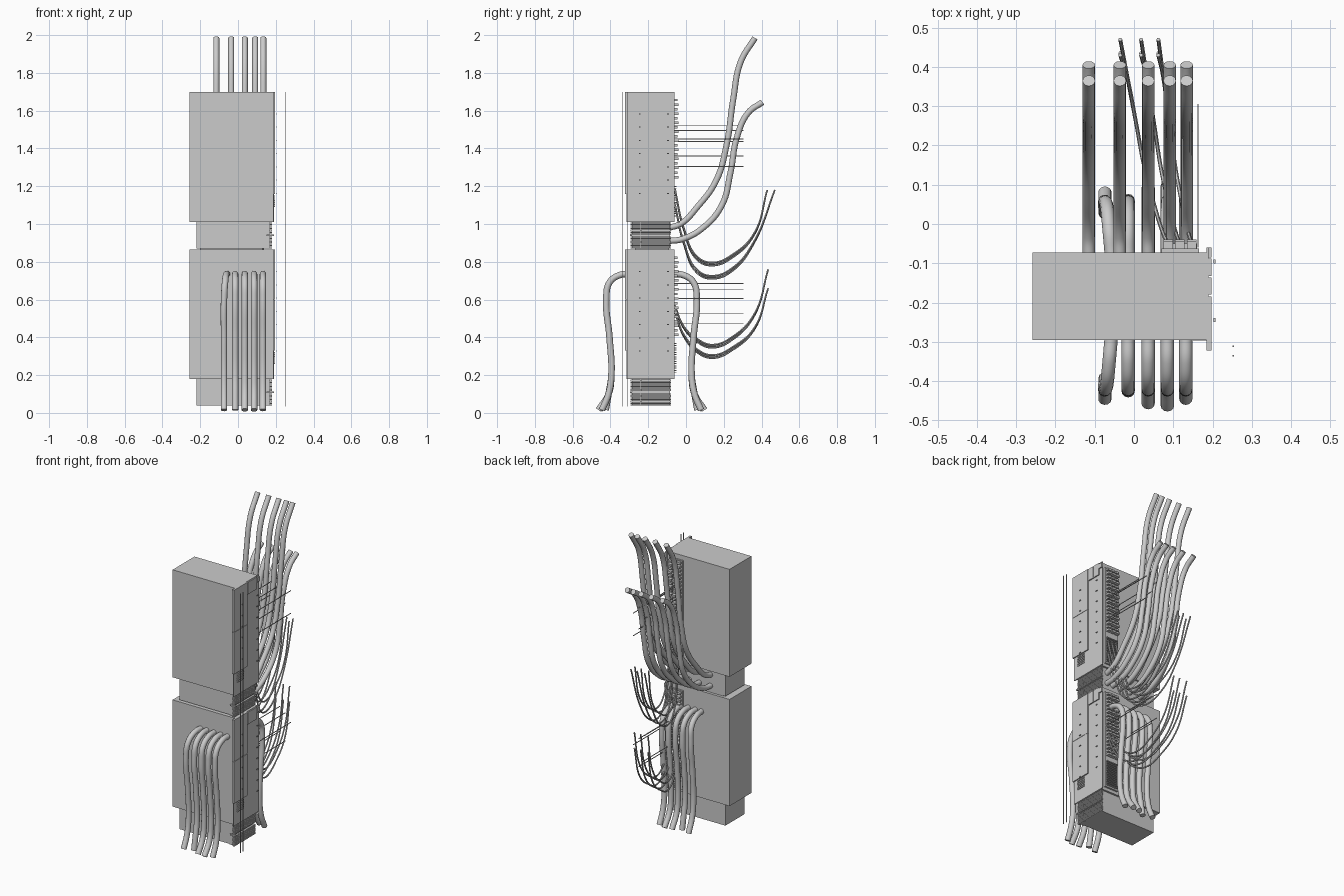
import bpy
import math

if "Cube" in bpy.data.objects:
    bpy.data.objects.remove(bpy.data.objects["Cube"], do_unlink=True)

grey = bpy.data.materials.new("light grey")
grey.use_nodes = True
COLOUR = (0.6, 0.6, 0.6, 1)
grey.diffuse_color = COLOUR
grey.node_tree.nodes["Principled BSDF"].inputs["Base Color"].default_value = COLOUR


def add_mesh(name, verts, faces):
    mesh = bpy.data.meshes.new(name)
    mesh.from_pydata(verts, [], faces)
    mesh.materials.append(grey)
    obj = bpy.data.objects.new(name, mesh)
    bpy.context.collection.objects.link(obj)
    return obj


def boxes(name, spans):
    """One object made of boxes, each given as (x0, x1, y0, y1, z0, z1)."""
    verts, faces = [], []
    for x0, x1, y0, y1, z0, z1 in spans:
        n = len(verts)
        verts += [(x, y, z) for z in (z0, z1)
                  for x, y in ((x0, y0), (x1, y0), (x1, y1), (x0, y1))]
        faces += [(n + 3, n + 2, n + 1, n), (n + 4, n + 5, n + 6, n + 7)]
        for i in range(4):
            j = (i + 1) % 4
            faces.append((n + i, n + j, n + 4 + j, n + 4 + i))
    return add_mesh(name, verts, faces)


def cable(name, points, radius, sides=4, steps=8):
    """Round cable through the points, turned into a smooth mesh."""
    curve = bpy.data.curves.new(name, "CURVE")
    curve.dimensions = "3D"
    curve.bevel_depth = radius
    curve.bevel_resolution = sides
    curve.resolution_u = steps
    curve.use_fill_caps = True
    spline = curve.splines.new("BEZIER")
    spline.bezier_points.add(len(points) - 1)
    for bp, p in zip(spline.bezier_points, points):
        bp.co = p
        bp.handle_left_type = bp.handle_right_type = "AUTO"
    helper = bpy.data.objects.new(name + "_path", curve)
    bpy.context.collection.objects.link(helper)
    bpy.context.view_layer.update()
    graph = bpy.context.evaluated_depsgraph_get()
    mesh = bpy.data.meshes.new_from_object(helper.evaluated_get(graph))
    bpy.data.objects.remove(helper, do_unlink=True)
    mesh.materials.clear()
    mesh.materials.append(grey)
    obj = bpy.data.objects.new(name, mesh)
    bpy.context.collection.objects.link(obj)
    bpy.ops.object.select_all(action="DESELECT")
    obj.select_set(True)
    bpy.context.view_layer.objects.active = obj
    bpy.ops.object.shade_smooth_by_angle(angle=math.radians(50))
    return obj


def cabinet(prefix, z0, z1):
    """Cabinet with its base block, side panels and rear terminals."""
    boxes(prefix + "_cabinet", [(-0.258, 0.184, -0.295, -0.073, z0, z1)])
    boxes(prefix + "_side_panel", [(0.184, 0.19, -0.315, -0.06, z0, z1)])
    # Raised door on the side
    boxes(prefix + "_door", [(0.184, 0.197, -0.322, -0.185, z0 + 0.15, z0 + 0.418),
                             (0.184, 0.197, -0.322, -0.185, z0 + 0.42, z1)])
    boxes(prefix + "_vent", [(0.19, 0.195, -0.28, -0.22, z, z + 0.007)
                             for z in [z0 + 0.08 + 0.011 * i for i in range(6)]])
    # Small covers in the upper corner of the side
    boxes(prefix + "_corner_covers", [
        (0.19, 0.197, -0.18, -0.136, z1 - 0.08, z1 - 0.003),
        (0.19, 0.197, -0.133, -0.088, z1 - 0.08, z1 - 0.003),
        (0.19, 0.197, -0.085, -0.06, z1 - 0.04, z1 - 0.01)])
    boxes(prefix + "_side_markers", [(0.203, 0.207, y, y + 0.01, z1 - 0.12 - 0.07 * i, z1 - 0.115 - 0.07 * i)
                                     for i in range(7) for y in (-0.25, -0.1)])
    # Rear terminal strip: staggered connectors above a dense comb
    boxes(prefix + "_terminal_strip", [(0.07, 0.165, -0.073, -0.062, z0 + 0.02, z1 - 0.03)])
    pitch = 0.024
    boxes(prefix + "_connectors", [
        (x, x + 0.024, -0.062, -0.045 + 0.006 * (i % 2), z1 - 0.05 - pitch * i, z1 - 0.037 - pitch * i)
        for i in range(18) for x in (0.075, 0.105, 0.135)])
    boxes(prefix + "_terminal_comb", [(0.08, 0.16, -0.062, -0.05, z, z + 0.005)
                                      for z in [z0 + 0.03 + 0.012 * i for i in range(14)]])
    # Narrow base block with ribbed connector stacks
    base = z0 - 0.14
    boxes(prefix + "_base", [(-0.22, 0.14, -0.28, -0.085, base, z0),
                             (0.14, 0.168, -0.285, -0.085, base, z0)])
    ribs = []
    for bottom in (base, base + 0.075):
        for k in range(9):
            z = bottom + 0.0072 * k
            ribs += [(0.168, 0.18, -0.295, -0.242, z, z + 0.005),
                     (0.168, 0.18, -0.238, -0.08, z, z + 0.005)]
    boxes(prefix + "_connector_ribs", ribs)
    boxes(prefix + "_latch", [(0.15, 0.19, -0.297, -0.285, base + 0.066, base + 0.074)])


cabinet("upper", 1.01, 1.70)
cabinet("lower", 0.18, 0.865)

# Slim collar where the lower cabinet meets the upper base
boxes("middle_collar", [(-0.2, 0.13, -0.27, -0.09, 0.86, 0.875)])

# Long thin uprights beside the front corner
for i, y in enumerate((-0.335, -0.311)):
    boxes(f"upright_{i}", [(0.251, 0.255, y - 0.002, y + 0.002, 0.035, 1.70)])

# Thick cables rising behind, in a tall and a short row
for i, x in enumerate((-0.115, -0.036, 0.036, 0.091, 0.134)):
    tall = [(-0.09, 0.98), (-0.03, 1.0), (0.06, 1.09), (0.16, 1.23), (0.215, 1.42),
            (0.25, 1.66), (0.29, 1.86), (0.365, 1.985)]
    short = [(-0.09, 0.91), (-0.02, 0.92), (0.09, 0.98), (0.19, 1.1), (0.235, 1.27),
             (0.27, 1.46), (0.33, 1.59), (0.405, 1.645)]
    cable(f"tall_cable_{i}", [(x, y, z) for y, z in tall], 0.016)
    cable(f"short_cable_{i}", [(x, y, z) for y, z in short], 0.016)

# Thick cables hanging at the front and back
for i, x in enumerate((-0.058, -0.015, 0.036, 0.085, 0.132)):
    shift = (0, 0.02, -0.012, -0.018, 0)[i]
    lean = -0.016 if i == 0 else 0
    front = [(-0.29, 0.735), (-0.35, 0.73), (-0.405, 0.69), (-0.422, 0.6), (-0.405, 0.4),
             (-0.395, 0.2), (-0.41, 0.1), (-0.445 + shift, 0.015)]
    cable(f"front_cable_{i}", [(x + lean * min(k / 3, 1), y, z)
                               for k, (y, z) in enumerate(front)], 0.017)
    back = [(-0.365 - y, z) for y, z in front]
    cable(f"back_cable_{i}", [(x + lean * min(k / 3, 1), y, z)
                              for k, (y, z) in enumerate(back)], 0.017)

# Drooping thin cables from the terminals
for i, end_x in enumerate((-0.035, 0.018, 0.062)):
    start_x = 0.09 + 0.03 * i
    for k in range(2):
        for name, start, low, end, far in (
                ("upper", 1.19 - 0.08 * k, 0.78 - 0.07 * k, 1.18, 0.43 + 0.04 * k),
                ("lower", 0.57 - 0.03 * k, 0.345 - 0.055 * k, 0.76 - 0.1 * k, 0.435)):
            low += 0.008 * i
            pts = [(-0.06, start), (-0.01, start * 0.45 + low * 0.55), (0.06, low + 0.03),
                   (0.14, low), (0.25, low + 0.045),
                   (0.36, low * 0.6 + end * 0.4), (far, end)]
            cable(f"{name}_droop_{i}_{k}",
                  [(start_x + (end_x - start_x) * n / 6, y, z)
                   for n, (y, z) in enumerate(pts)], 0.005, 1)

# Straight fine wires reaching back from the terminals
levels = (1.52, 1.495, 1.45, 1.437, 1.36, 1.305, 0.685, 0.655, 0.605, 0.525, 0.475)
for i, z in enumerate(levels):
    x = 0.083 + 0.04 * (i % 3)
    boxes(f"straight_wire_{i}", [(x - 0.0015, x + 0.0015, -0.06, 0.305, z - 0.002, z + 0.002)])
